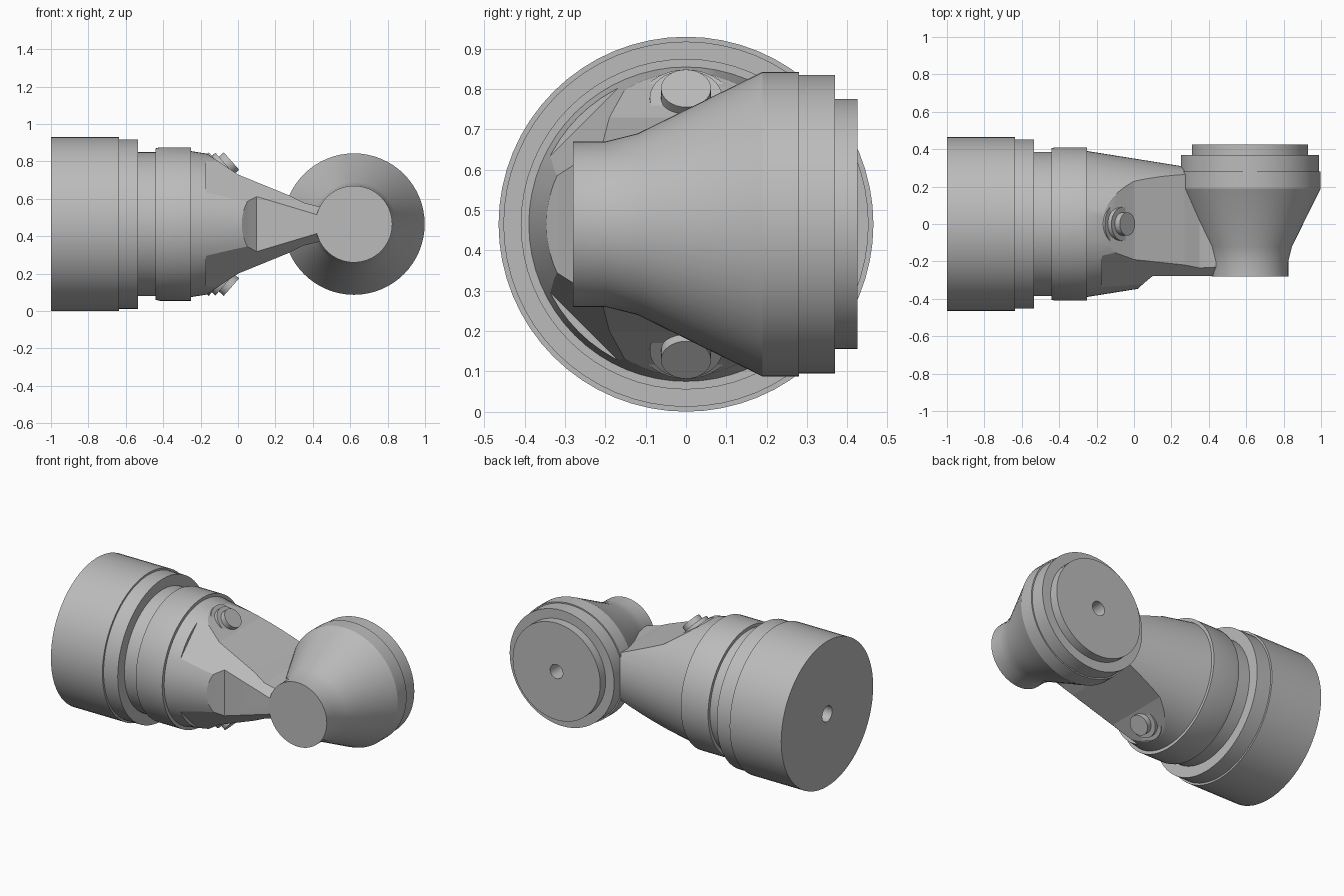
import bpy
import bmesh
from math import cos, sin, tau, radians
from mathutils import Vector

if "Cube" in bpy.data.objects:
    bpy.data.objects.remove(bpy.data.objects["Cube"])

MID = 0.465      # height of the main axis
HEAD_X = 0.62    # position of the swivel head axis

metal = bpy.data.materials.new("grey metal")
metal.use_nodes = True
GREY = (0.5, 0.5, 0.5, 1)
metal.diffuse_color = GREY
metal.node_tree.nodes["Principled BSDF"].inputs["Base Color"].default_value = GREY


def activate(obj):
    bpy.ops.object.select_all(action='DESELECT')
    obj.select_set(True)
    bpy.context.view_layer.objects.active = obj


def loft(name, rings):
    """Capped solid through matching rings of points."""
    bm = bmesh.new()
    loops = [[bm.verts.new(p) for p in ring] for ring in rings]
    for a, b in zip(loops, loops[1:]):
        for i in range(len(a)):
            j = (i + 1) % len(a)
            bm.faces.new((a[i], a[j], b[j], b[i]))
    bm.faces.new(loops[0])
    bm.faces.new(loops[-1])
    bmesh.ops.recalc_face_normals(bm, faces=bm.faces)
    mesh = bpy.data.meshes.new(name)
    bm.to_mesh(mesh)
    bm.free()
    mesh.materials.append(metal)
    obj = bpy.data.objects.new(name, mesh)
    bpy.context.collection.objects.link(obj)
    return obj


def smooth(obj):
    activate(obj)
    bpy.ops.object.shade_smooth_by_angle(angle=radians(25))


def lathe(name, profile, origin, axis, sides=64):
    """Solid of revolution; profile holds (distance along axis, radius)."""
    turn = Vector(axis).to_track_quat('Z', 'Y')
    rings = [[Vector(origin) + turn @ Vector((r * cos(tau * k / sides), r * sin(tau * k / sides), d))
              for k in range(sides)] for d, r in profile]
    obj = loft(name, rings)
    smooth(obj)
    return obj


def cut(obj, cutter):
    cutter.hide_render = True
    mod = obj.modifiers.new("cut", 'BOOLEAN')
    mod.operation = 'DIFFERENCE'
    mod.solver = 'EXACT'
    mod.object = cutter
    activate(obj)
    bpy.ops.object.modifier_apply(modifier=mod.name)
    bpy.data.objects.remove(cutter)


# Stepped cylindrical housing with a blind hole in its end
lathe("housing", [(-0.85, 0.05), (-1, 0.05), (-1, 0.465), (-0.635, 0.465), (-0.635, 0.453),
                  (-0.535, 0.453), (-0.535, 0.385), (-0.44, 0.385), (-0.44, 0.405),
                  (-0.42, 0.41), (-0.25, 0.41), (-0.25, 0.38)], (0, 0, MID), (1, 0, 0))

# Tapered arm, trimmed to a narrow neck
arm = lathe("arm", [(-0.3, 0.398), (0.6, 0.254)], (0, 0, MID), (1, 0, 0))
slope = [(-0.18, 0.385), (0, 0.265), (0.27, 0.155), (0.35, 0.115), (0.45, 0.09),
         (0.8, 0.09), (0.8, 0.7), (-0.18, 0.7)]
for side in (1, -1):
    # sloping upper and lower faces
    cut(arm, loft("slope_cutter", [[(x, y, MID + side * z) for x, z in slope] for y in (-0.6, 0.6)]))
    # slanted front corners
    rings = []
    for x in (-0.17, 0.7):
        s = 0.455 - 0.3 * x
        rings.append([(x, y, MID + side * z) for y, z in ((-s, 0), (0, s), (-0.8, 0.8))])
    cut(arm, loft("corner_cutter", rings))
# flat front face
front = [(0.0, -0.365), (0.055, -0.315), (0.1, -0.278), (0.8, -0.278), (0.8, -0.6), (0.0, -0.6)]
cut(arm, loft("front_cutter", [[(x, y, z) for x, y in front] for z in (-0.3, 1.3)]))
smooth(arm)

# Swivel head, turned about the front-back axis
lathe("swivel_head", [(-0.28, 0.205), (-0.2, 0.205), (-0.12, 0.225), (0.19, 0.378),
                      (0.28, 0.378), (0.28, 0.37), (0.37, 0.37), (0.37, 0.31),
                      (0.425, 0.31), (0.425, 0.045), (0.3, 0.045)],
      (HEAD_X, 0, MID), (0, 1, 0))

# Tilted bolts with stepped washers above and below
for side, place in ((1, "upper"), (-1, "lower")):
    lathe(place + "_bolt", [(-0.11, 0.115), (-0.06, 0.115), (-0.06, 0.09), (-0.035, 0.09),
                            (-0.035, 0.062), (0, 0.062)],
          (-0.035, 0, MID + side * 0.337), (0.75, 0, side * 0.66), 32)
